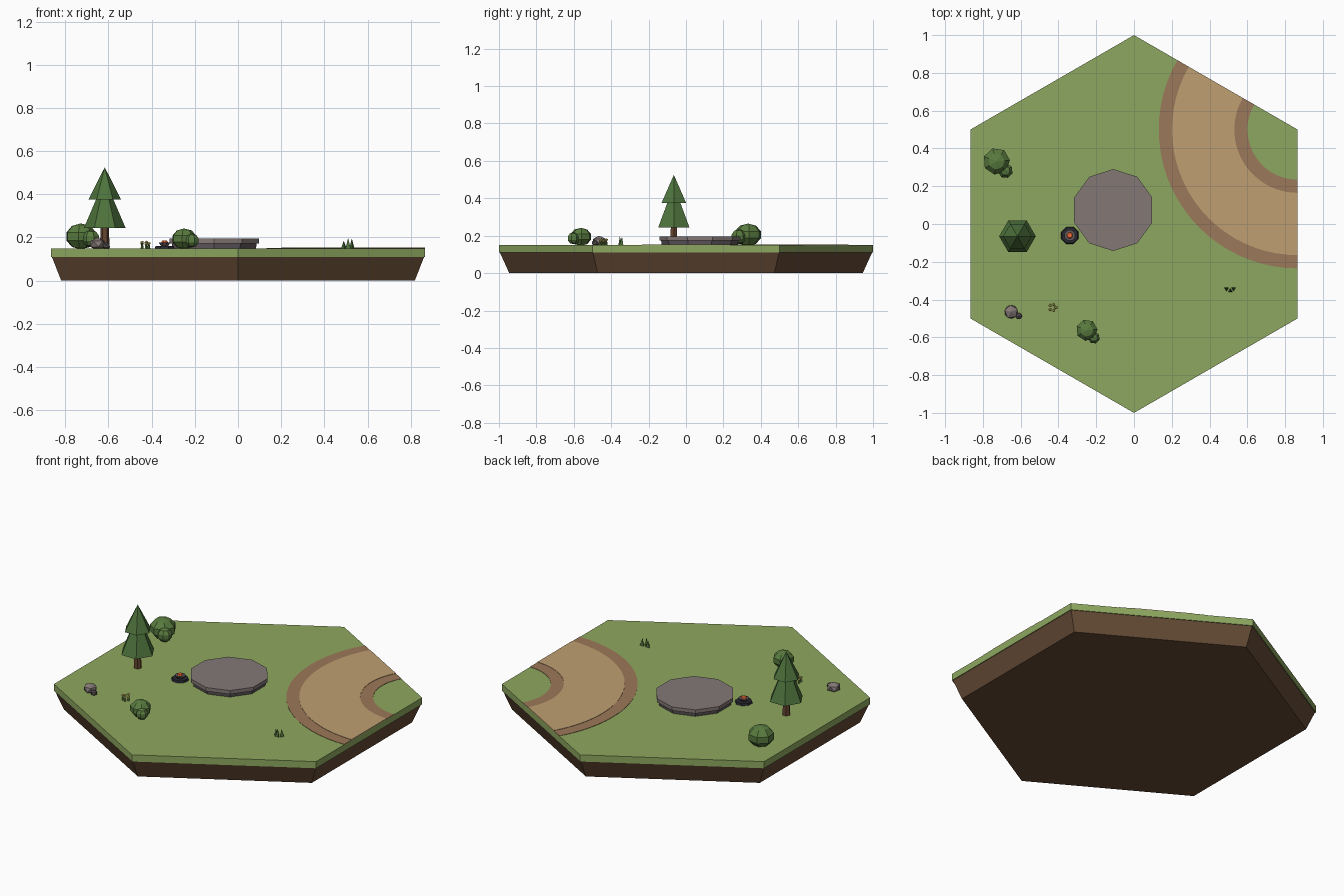
import bpy, bmesh, math
from mathutils import Matrix, Vector

if "Cube" in bpy.data.objects:
    bpy.data.objects.remove(bpy.data.objects["Cube"])


def mat(name, rgb):
    m = bpy.data.materials.new(name)
    m.diffuse_color = (*rgb, 1)
    m.use_nodes = True
    m.node_tree.nodes["Principled BSDF"].inputs["Base Color"].default_value = m.diffuse_color
    return m


SOIL = mat("soil", (0.13, 0.07, 0.035))
GRASS = mat("grass", (0.27, 0.39, 0.115))
SAND = mat("sand", (0.52, 0.35, 0.17))
VERGE = mat("verge", (0.33, 0.19, 0.1))
STONE = mat("stone", (0.23, 0.19, 0.18))
DARK_STONE = mat("dark_stone", (0.12, 0.1, 0.11))
BARK = mat("bark", (0.13, 0.06, 0.03))
LEAF = mat("leaf", (0.075, 0.17, 0.045))
BUSH = mat("bush", (0.1, 0.2, 0.05))
IRON = mat("iron", (0.02, 0.02, 0.03))
EMBER = mat("ember", (0.9, 0.15, 0.04))
PETAL = mat("petal", (0.7, 0.65, 0.15))
TOP = 0.15


def finish(bm, name, material):
    me = bpy.data.meshes.new(name)
    bmesh.ops.recalc_face_normals(bm, faces=bm.faces)
    bm.to_mesh(me)
    bm.free()
    ob = bpy.data.objects.new(name, me)
    bpy.context.collection.objects.link(ob)
    me.materials.append(material)
    return ob


def frustum(name, material, x, y, z0, z1, r0, r1, sides, turn=0):
    """Vertical prism or cone; turn is the angle of its first corner."""
    bm = bmesh.new()
    angles = [math.radians(turn) + math.tau * i / sides for i in range(sides)]
    ring = lambda r, z: [bm.verts.new((x + r * math.cos(a), y + r * math.sin(a), z)) for a in angles]
    low = ring(r0, z0)
    bm.faces.new(low)
    high = ring(r1, z1) if r1 else [bm.verts.new((x, y, z1))] * sides
    if r1:
        bm.faces.new(high)
    for i in range(sides):
        j = (i + 1) % sides
        bm.faces.new([low[i], low[j], high[j], high[i]] if r1 else [low[i], low[j], high[0]])
    return finish(bm, name, material)


def blob(name, material, x, y, z, r, rz, turn=0, rock=False):
    """Low-poly ball, squashed to half height rz."""
    bm = bmesh.new()
    m = Matrix.LocRotScale(Vector((x, y, z)), Matrix.Rotation(turn, 3, 'Z'), Vector((r, r, rz)))
    if rock:
        bmesh.ops.create_icosphere(bm, subdivisions=1, radius=1, matrix=m)
    else:
        bmesh.ops.create_uvsphere(bm, u_segments=7, v_segments=5, radius=1, matrix=m)
    return finish(bm, name, material)


def arc_strip(name, material, r0, r1, z1, steps=24):
    """Curved slab around the tile's right back corner, spanning both edges."""
    bm = bmesh.new()
    cx, cy = math.cos(math.pi / 6), 0.5
    prev = None
    for i in range(steps + 1):
        a = math.radians(150 + 120 * i / steps)
        cur = [bm.verts.new((cx + r * math.cos(a), cy + r * math.sin(a), z))
               for r, z in ((r0, TOP), (r1, TOP), (r1, z1), (r0, z1))]
        if prev:
            for k in range(4):
                n = (k + 1) % 4
                bm.faces.new([prev[k], prev[n], cur[n], cur[k]])
        else:
            bm.faces.new(cur)
        prev = cur
    bm.faces.new(prev)
    return finish(bm, name, material)


# Hexagonal ground
frustum("soil_base", SOIL, 0, 0, 0, 0.11, 0.945, 0.995, 6, 30)
frustum("grass_top", GRASS, 0, 0, 0.11, TOP, 1, 1, 6, 30)

# Curved path with verges
arc_strip("path_outer_verge", VERGE, 0.665, 0.735, TOP + 0.002)
arc_strip("path_inner_verge", VERGE, 0.265, 0.335, TOP + 0.002)
arc_strip("path_sand", SAND, 0.335, 0.665, TOP + 0.004)

# Ten-sided stone platform
frustum("platform_base", DARK_STONE, -0.11, 0.074, TOP, 0.173, 0.203, 0.207, 10, 18)
frustum("platform_slab", STONE, -0.11, 0.074, 0.173, 0.195, 0.217, 0.217, 10, 18)

# Fire bowl
frustum("fire_base", IRON, -0.34, -0.06, TOP, 0.161, 0.049, 0.045, 8, 22.5)
frustum("fire_bowl", DARK_STONE, -0.34, -0.06, 0.161, 0.177, 0.018, 0.03, 8, 22.5)
frustum("fire_embers", EMBER, -0.34, -0.06, 0.177, 0.185, 0.017, 0.012, 8, 22.5)

# Fir tree
frustum("tree_trunk", BARK, -0.617, -0.065, TOP, 0.26, 0.023, 0.018, 6)
frustum("tree_lower_foliage", LEAF, -0.617, -0.065, 0.243, 0.47, 0.097, 0, 6)
frustum("tree_upper_foliage", LEAF, -0.617, -0.065, 0.375, 0.525, 0.076, 0, 6)

# Bushes: a large ball and a small one
for n, x, y, s in (("left", -0.728, 0.332, 1.0), ("front", -0.25, -0.562, 0.8)):
    blob(f"{n}_bush_large", BUSH, x, y, TOP + 0.055 * s, 0.075 * s, 0.06 * s, 0.3)
    blob(f"{n}_bush_small", BUSH, x + 0.047 * s, y - 0.05 * s, TOP + 0.045 * s, 0.042 * s, 0.04 * s, 0.8)

# Rocks
blob("rock_large", STONE, -0.65, -0.465, TOP + 0.02, 0.04, 0.03, 0.4, True)
blob("rock_small", DARK_STONE, -0.61, -0.487, TOP + 0.011, 0.019, 0.017, 0.9, True)

# Flower clump
for i in range(5):
    a = math.tau * i / 5
    x, y, h = -0.43 + 0.017 * math.cos(a), -0.442 + 0.017 * math.sin(a), 0.022 + 0.006 * (i % 2)
    frustum(f"flower_stem_{i}", BUSH, x, y, TOP, TOP + h, 0.007, 0.003, 4)
    blob(f"flower_head_{i}", PETAL, x, y, TOP + h, 0.009, 0.007, 0, True)

# Grass tuft
for i, (x, y, h) in enumerate(((0.49, -0.343, 0.036), (0.51, -0.354, 0.047), (0.527, -0.342, 0.045))):
    frustum(f"grass_blade_{i}", LEAF, x, y, TOP, TOP + h, 0.014, 0, 3, 30 + 60 * i)
